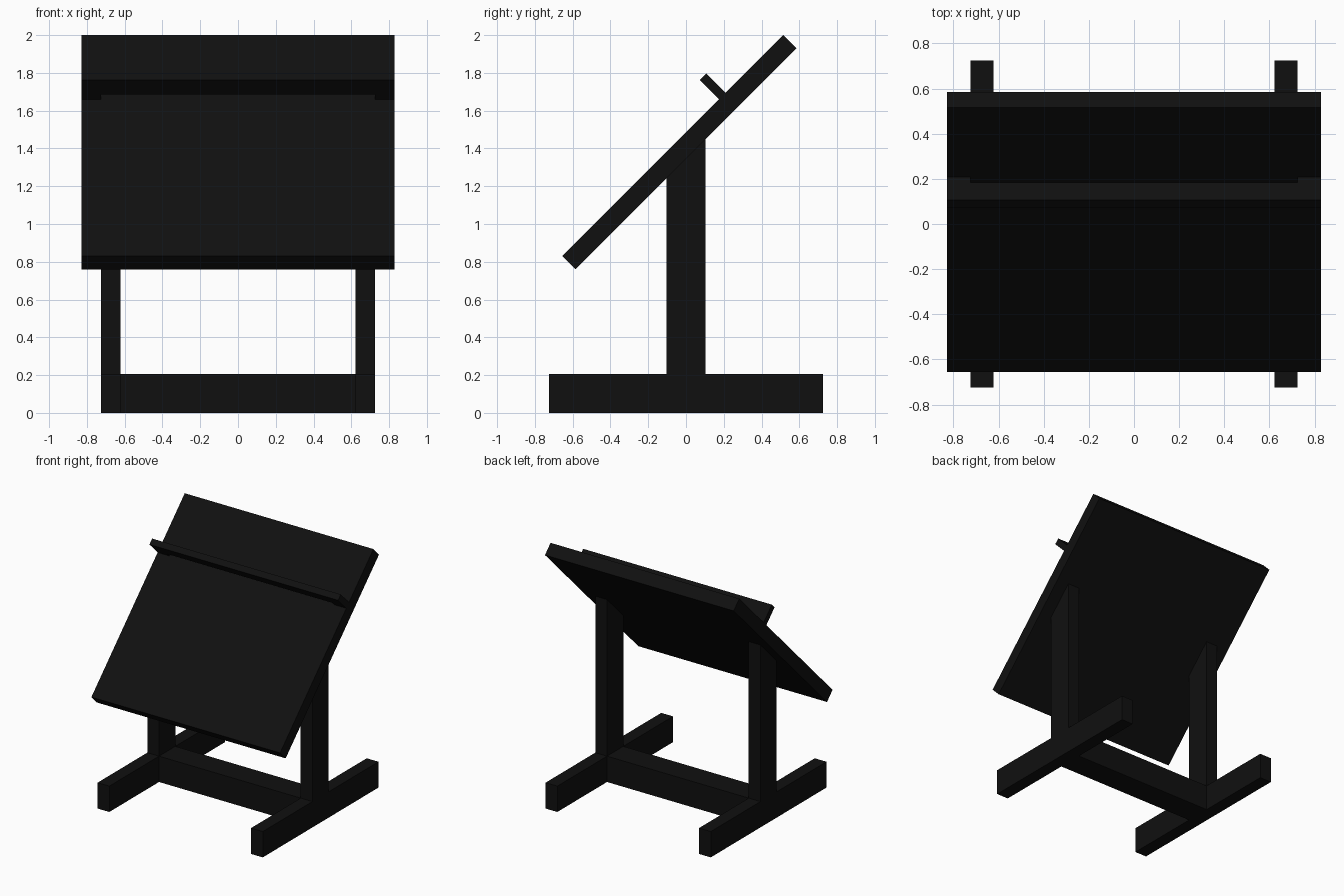
import bpy
import bmesh
from mathutils import Vector

cube = bpy.data.objects.get("Cube")
if cube:
    bpy.data.objects.remove(cube, do_unlink=True)

black = bpy.data.materials.new("matte black")
black.use_nodes = True
colour = (0.005, 0.005, 0.005, 1)
black.diffuse_color = colour
black.node_tree.nodes["Principled BSDF"].inputs["Base Color"].default_value = colour


def prism(name, profile, sweep):
    """Sweep a closed outline of 3D points along a vector into a solid."""
    bm = bmesh.new()
    face = bm.faces.new([bm.verts.new(p) for p in profile])
    new = bmesh.ops.extrude_face_region(bm, geom=[face])["geom"]
    moved = [v for v in new if isinstance(v, bmesh.types.BMVert)]
    bmesh.ops.translate(bm, verts=moved, vec=sweep)
    bmesh.ops.recalc_face_normals(bm, faces=bm.faces)
    mesh = bpy.data.meshes.new(name)
    bm.to_mesh(mesh)
    bm.free()
    mesh.materials.append(black)
    obj = bpy.data.objects.new(name, mesh)
    bpy.context.collection.objects.link(obj)
    return obj


def side_prism(name, yz, x0, x1):
    """Sweep a side outline (y, z) from x0 to x1."""
    return prism(name, [(x0, y, z) for y, z in yz], Vector((x1 - x0, 0, 0)))


INNER, OUTER = 0.622, 0.725     # sides of the stand
BASE_H, POST_D = 0.205, 0.102   # base height, half depth of the posts
UNDER = 1.345                   # board underside: z = y + UNDER

# Feet and posts, one pair per side; the post tops are cut to the board's slope
for side, s in (("left", 1), ("right", -1)):
    side_prism(side + "_foot",
               [(-0.725, 0), (0.725, 0), (0.725, BASE_H), (-0.725, BASE_H)],
               s * INNER, s * OUTER)
    side_prism(side + "_post",
               [(-POST_D, BASE_H), (POST_D, BASE_H),
                (POST_D, POST_D + UNDER), (-POST_D, -POST_D + UNDER)],
               s * INNER, s * OUTER)

# Beam joining the two feet
side_prism("cross_beam",
           [(-POST_D, 0), (POST_D, 0), (POST_D, BASE_H), (-POST_D, BASE_H)],
           -INNER, INNER)

# Tilted square board
side_prism("board",
           [(-0.655, 0.83), (-0.585, 0.76), (0.585, 1.93), (0.515, 2.0)],
           -0.828, 0.828)

# Ledge standing square to the board, with a narrow slot between its end blocks
up_slope = Vector((0, 1, 1)).normalized()
normal = Vector((0, -1, 1)).normalized()
foot_line = Vector((0, 0.175, 1.66))
outline = [(-0.828, 0), (-0.724, 0), (-0.724, 0.035), (0.724, 0.035),
           (0.724, 0), (0.828, 0), (0.828, 0.145), (-0.828, 0.145)]
prism("ledge",
      [foot_line + Vector((x, 0, 0)) + normal * h for x, h in outline],
      up_slope * 0.048)
